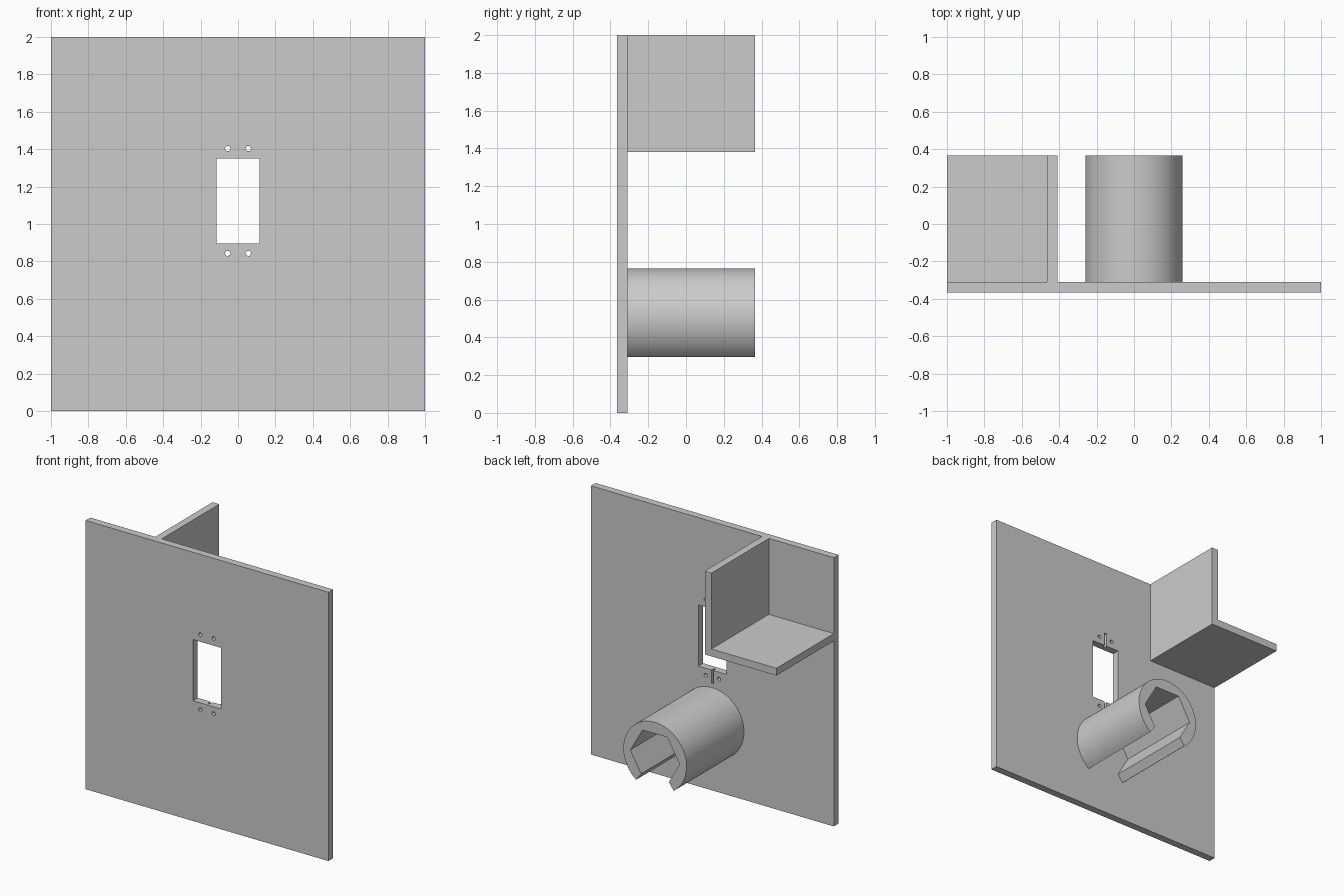
import bpy, bmesh, math

if "Cube" in bpy.data.objects:
    bpy.data.objects.remove(bpy.data.objects["Cube"])

grey = bpy.data.materials.new("light grey")
grey.diffuse_color = (0.6, 0.6, 0.6, 1)
grey.use_nodes = True
grey.node_tree.nodes["Principled BSDF"].inputs["Base Color"].default_value = grey.diffuse_color

BACK, REAR, FRONT = -0.31, 0.365, -0.365   # plate back, rear of fittings, plate front


def prism(name, profile, y0, y1):
    """Extrude an (x, z) outline along y."""
    bm = bmesh.new()
    face = bm.faces.new([bm.verts.new((x, y0, z)) for x, z in profile])
    ext = bmesh.ops.extrude_face_region(bm, geom=[face])["geom"]
    moved = [v for v in ext if isinstance(v, bmesh.types.BMVert)]
    bmesh.ops.translate(bm, vec=(0, y1 - y0, 0), verts=moved)
    bmesh.ops.recalc_face_normals(bm, faces=bm.faces)
    mesh = bpy.data.meshes.new(name)
    bm.to_mesh(mesh)
    bm.free()
    mesh.materials.append(grey)
    ob = bpy.data.objects.new(name, mesh)
    bpy.context.collection.objects.link(ob)
    return ob


def rect(x0, x1, z0, z1):
    return [(x0, z0), (x1, z0), (x1, z1), (x0, z1)]


def arc(r, a0, a1, n, cx=0, cz=0):
    angles = [math.radians(a0 + (a1 - a0) * i / n) for i in range(n + 1)]
    return [(cx + r * math.cos(a), cz + r * math.sin(a)) for a in angles]


# Wall plate
plate = prism("wall_plate", rect(-1, 1, 0, 2), FRONT, BACK)

# Window, screw holes and the shallow slot on the back
cutters = [prism("window_cutter", rect(-0.115, 0.115, 0.895, 1.35), -0.5, 0),
           prism("slot_cutter", rect(-0.008, 0.008, 0.795, 1.45), BACK - 0.03, 0)]
for x in (-0.055, 0.055):
    for z in (0.843, 1.403):
        cutters.append(prism("screw_hole_cutter", arc(0.014, 0, 360, 24, x, z)[:-1], -0.5, 0))

bpy.context.view_layer.objects.active = plate
for cutter in cutters:
    mod = plate.modifiers.new("cut", "BOOLEAN")
    mod.operation = "DIFFERENCE"
    mod.solver = "EXACT"
    mod.object = cutter
    bpy.ops.object.modifier_apply(modifier=mod.name)
    bpy.data.objects.remove(cutter)

# L-shaped corner shelf
prism("corner_shelf", [(-1, 1.38), (-0.41, 1.38), (-0.41, 2), (-0.465, 2),
                       (-0.465, 1.435), (-1, 1.435)], BACK, REAR)

# Round holder with a hexagonal bore, open along the bottom
CZ, R, HEX, CUT = 0.505, 0.26, 0.203, -53.5
outer = arc(R, CUT, 180 - CUT, 64, 0, CZ)
tip = HEX * math.cos(math.pi / 6) / math.cos(math.radians(-CUT - 30))
inner = (arc(tip, 180 - CUT, 180 - CUT, 1, 0, CZ)[:1]
         + arc(HEX, 180, 0, 3, 0, CZ)
         + arc(tip, CUT, CUT, 1, 0, CZ)[:1])
holder = prism("round_holder", outer + inner, BACK, REAR)
bpy.ops.object.select_all(action="DESELECT")
holder.select_set(True)
bpy.context.view_layer.objects.active = holder
bpy.ops.object.shade_smooth_by_angle(angle=math.radians(30))
